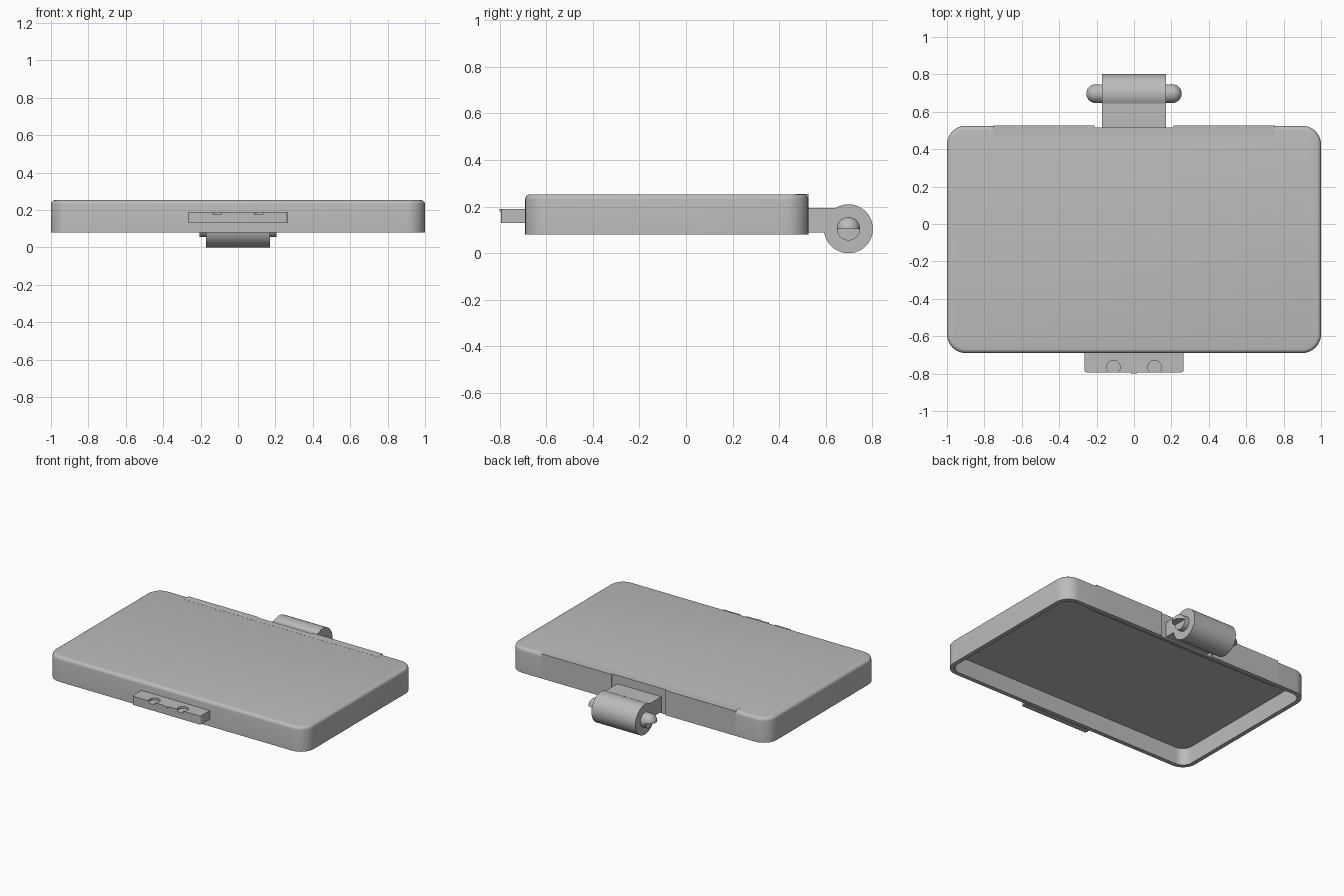
import bpy, bmesh, math
from mathutils import Matrix, Vector

if "Cube" in bpy.data.objects:
    bpy.data.objects.remove(bpy.data.objects["Cube"], do_unlink=True)

grey = bpy.data.materials.new("plain grey")
grey.use_nodes = True
grey.diffuse_color = (0.5, 0.5, 0.5, 1)
grey.node_tree.nodes["Principled BSDF"].inputs["Base Color"].default_value = (0.5, 0.5, 0.5, 1)


def finish(bm, name):
    bmesh.ops.recalc_face_normals(bm, faces=bm.faces)
    mesh = bpy.data.meshes.new(name)
    bm.to_mesh(mesh)
    bm.free()
    mesh.materials.append(grey)
    ob = bpy.data.objects.new(name, mesh)
    bpy.context.collection.objects.link(ob)
    return ob


def activate(ob):
    bpy.ops.object.select_all(action='DESELECT')
    ob.select_set(True)
    bpy.context.view_layer.objects.active = ob


def smooth(ob):
    activate(ob)
    bpy.ops.object.shade_smooth_by_angle(angle=math.radians(32))


def box(name, x, y, z):
    bm = bmesh.new()
    bmesh.ops.create_cube(bm, size=1)
    for v in bm.verts:
        v.co = Vector([(r[0] + r[1]) / 2 + c * (r[1] - r[0]) for c, r in zip(v.co, (x, y, z))])
    return finish(bm, name)


def cylinder(name, centre, radius, length, axis):
    bm = bmesh.new()
    turn = Matrix.Rotation(math.pi / 2, 4, 'Y') if axis == 'X' else Matrix()
    bmesh.ops.create_cone(bm, cap_ends=True, segments=48, radius1=radius, radius2=radius,
                          depth=length, matrix=Matrix.Translation(centre) @ turn)
    return finish(bm, name)


def cut(ob, cutter):
    mod = ob.modifiers.new("cut", 'BOOLEAN')
    mod.operation = 'DIFFERENCE'
    mod.solver = 'EXACT'
    mod.object = cutter
    activate(ob)
    bpy.ops.object.modifier_apply(modifier=mod.name)
    bpy.data.objects.remove(cutter, do_unlink=True)


FRONT, BACK, BOTTOM, TOP = -0.69, 0.525, 0.08, 0.253
MID = (FRONT + BACK) / 2


def rounded_loop(bm, inset, z, corner=0.1, steps=8):
    """Rounded rectangle, inset from the outside of the cover."""
    r = corner - inset
    cx, cy = 1 - corner, (BACK - FRONT) / 2 - corner
    loop = []
    for q, (sx, sy) in enumerate(((1, 1), (-1, 1), (-1, -1), (1, -1))):
        for i in range(steps + 1):
            a = math.pi / 2 * (q + i / steps)
            loop.append(bm.verts.new((sx * cx + r * math.cos(a), MID + sy * cy + r * math.sin(a), z)))
    return loop


# Hollow cover, open underneath, with a rounded top edge
bm = bmesh.new()
wall, ceiling, edge = 0.03, 0.2, 0.022
rings = [(wall, ceiling), (wall, BOTTOM), (0, BOTTOM)]
for i in range(5):
    a = math.pi / 2 * i / 4
    rings.append((edge * (1 - math.cos(a)), TOP - edge + edge * math.sin(a)))
loops = [rounded_loop(bm, *ring) for ring in rings]
for low, high in zip(loops, loops[1:]):
    for i in range(len(low)):
        j = (i + 1) % len(low)
        bm.faces.new((low[i], low[j], high[j], high[i]))
bm.faces.new(loops[0])
bm.faces.new(loops[-1])
cover = finish(bm, "cover")
cut(cover, box("recess_cutter", (-0.21, 0.21), (0.516, 0.6), (0, 0.4)))
smooth(cover)

# Square-edged strip along the back, stepped in around the hinge
box("back_strip", (-0.75, 0.75), (0.47, 0.516), (BOTTOM + 0.01, TOP + 0.0005))
for side, s in (("left", 1), ("right", -1)):
    box(side + "_back_panel", sorted((s * 0.21, s * 0.75)), (0.5, BACK + 0.001),
        (BOTTOM + 0.001, TOP + 0.0005))

# Hinge arm and barrel
PIVOT = Vector((0, 0.697, 0.105))
box("hinge_arm", (-0.17, 0.17), (0.51, PIVOT.y), (0.09, 0.195))
smooth(cylinder("hinge_barrel", PIVOT, 0.105, 0.34, 'X'))
smooth(cylinder("hinge_pin", PIVOT, 0.05, 0.41, 'X'))

# Half-round pin tips, cut flat below the pin axis
for side, s in (("left", 1), ("right", -1)):
    bm = bmesh.new()
    bmesh.ops.create_uvsphere(bm, u_segments=32, v_segments=16, radius=0.05)
    for normal in (Vector((0, 0, -1)), Vector((-s, 0, 0))):
        geom = bm.verts[:] + bm.edges[:] + bm.faces[:]
        bmesh.ops.bisect_plane(bm, geom=geom, dist=1e-5, plane_co=(0, 0, 0),
                               plane_no=normal, clear_outer=True)
        bmesh.ops.holes_fill(bm, edges=[e for e in bm.edges if e.is_boundary])
    bm.transform(Matrix.Translation(PIVOT + Vector((s * 0.205, 0, 0))))
    smooth(finish(bm, side + "_pin_tip"))

# Front latch tab with softened corners and two shallow round pockets
latch = box("latch_tab", (-0.265, 0.265), (-0.793, FRONT + 0.005), (0.13, 0.19))
bm = bmesh.new()
bm.from_mesh(latch.data)
corners = [e for e in bm.edges if all(v.co.y < -0.75 for v in e.verts)
           and abs(e.verts[0].co.z - e.verts[1].co.z) > 0.01]
bmesh.ops.bevel(bm, geom=corners, offset=0.012, segments=4, profile=0.5, affect='EDGES')
bm.to_mesh(latch.data)
bm.free()
for s in (-1, 1):
    cut(latch, cylinder("pocket_cutter", (s * 0.11, -0.765, 0.195), 0.036, 0.04, 'Z'))
smooth(latch)
box("latch_nub", (-0.015, 0.015), (-0.8, -0.785), (0.18, 0.19))
